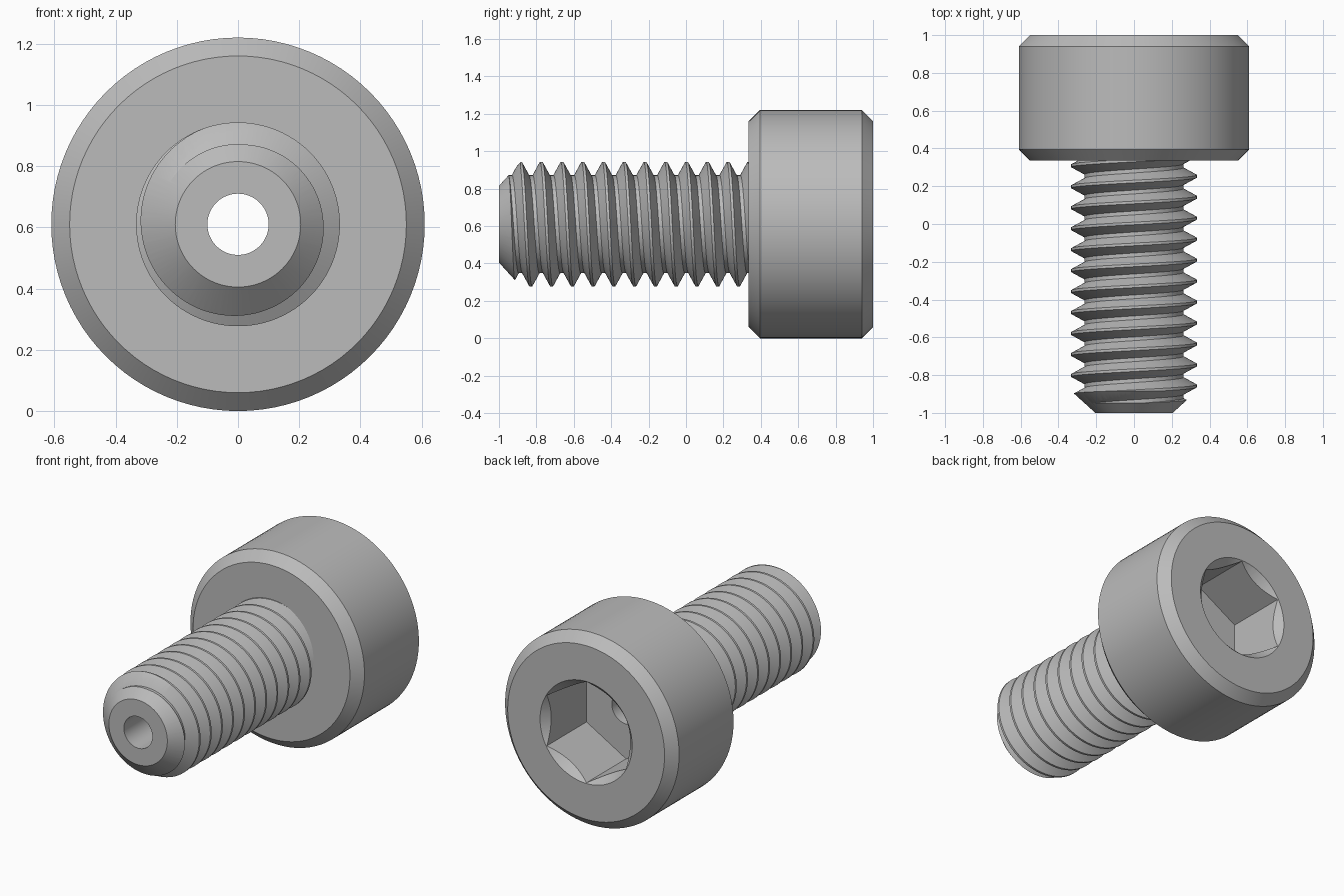
import bpy
import bmesh
from math import sin, cos, pi, radians

cube = bpy.data.objects.get("Cube")
if cube:
    bpy.data.objects.remove(cube, do_unlink=True)

AXIS_Z = 0.61      # height of the screw axis
SEGS = 96
PITCH = 0.111
BORE = 0.1
HEAD_Y = 0.335     # underside of the head

steel = bpy.data.materials.new("grey_steel")
steel.use_nodes = True
grey = (0.5, 0.5, 0.5, 1)
steel.diffuse_color = grey
steel.node_tree.nodes["Principled BSDF"].inputs["Base Color"].default_value = grey


def point(bm, r, a, y):
    """Vertex at radius r, angle a from the top, position y along the axis."""
    return bm.verts.new((r * sin(a), y, AXIS_Z + r * cos(a)))


def finish(name, bm):
    bmesh.ops.recalc_face_normals(bm, faces=bm.faces)
    mesh = bpy.data.meshes.new(name)
    bm.to_mesh(mesh)
    bm.free()
    mesh.materials.append(steel)
    obj = bpy.data.objects.new(name, mesh)
    bpy.context.collection.objects.link(obj)
    return obj


def lathe(name, profile, segs=SEGS):
    """Revolve a closed (radius, y) profile about the screw axis."""
    bm = bmesh.new()
    cols = [[point(bm, r, 2 * pi * i / segs, y) for r, y in profile]
            for i in range(segs)]
    n = len(profile)
    for i in range(segs):
        a, b = cols[i], cols[(i + 1) % segs]
        for j in range(n):
            k = (j + 1) % n
            bm.faces.new((a[j], a[k], b[k], b[j]))
    return finish(name, bm)


def helix(name, tooth, start, turns):
    """Solid right-hand thread with a repeating (radius, offset) tooth."""
    bm = bmesh.new()
    n = len(tooth)
    root = min(r for r, _ in tooth)
    cols = []
    for i in range(SEGS):
        col = []
        for k in range(turns):
            for r, dy in tooth:
                radius = root if k in (0, 1, turns - 2, turns - 1) else r
                y = start + PITCH * (k + i / SEGS) + dy
                col.append(point(bm, radius, 2 * pi * i / SEGS, y))
        cols.append(col)
    # the seam joins one pitch further along
    cols.append(cols[0][n:])
    for a, b in zip(cols, cols[1:]):
        for j in range(min(len(a), len(b)) - 1):
            bm.faces.new((a[j], a[j + 1], b[j + 1], b[j]))
    # close both ends with a fan to the axis
    end = start + PITCH * turns
    low, high = point(bm, 0, 0, start - 0.5), point(bm, 0, 0, end + 0.5)
    middle = (start + end) / 2
    for e in [e for e in bm.edges if e.is_boundary]:
        tip = low if e.verts[0].co.y < middle else high
        bm.faces.new((e.verts[0], e.verts[1], tip))
    return finish(name, bm)


def boolean(obj, cutter, operation):
    cutter.hide_render = True
    mod = obj.modifiers.new("cut", "BOOLEAN")
    mod.operation = operation
    mod.solver = "EXACT"
    mod.object = cutter
    bpy.context.view_layer.objects.active = obj
    bpy.ops.object.modifier_apply(modifier=mod.name)
    bpy.data.objects.remove(cutter, do_unlink=True)


# Cylindrical head with chamfered rims
head = lathe("screw_head", [
    (BORE, HEAD_Y), (0.55, HEAD_Y), (0.61, HEAD_Y + 0.06),
    (0.61, 0.94), (0.55, 1), (BORE, 1)])

# Hexagonal socket and its conical lead-in
socket = lathe("socket_cutter", [(0.05, 0.6), (0.32, 0.6), (0.32, 1.1), (0.05, 1.1)], 6)
boolean(head, socket, "DIFFERENCE")
lead_in = lathe("lead_in_cutter", [(0.05, 0.9), (0.223, 0.9), (0.353, 1.03), (0.05, 1.03)])
boolean(head, lead_in, "DIFFERENCE")

# Threaded shank, trimmed to a bored body with a tapered tip
tooth = [(0.333, -0.007), (0.333, 0.007), (0.262, 0.0455), (0.262, 0.0655)]
shank = helix("threaded_shank", tooth, -0.885 - 4 * PITCH, 19)
body = lathe("shank_envelope", [
    (BORE, -1), (0.205, -1), (0.345, -0.873), (0.345, HEAD_Y), (BORE, HEAD_Y)])
boolean(shank, body, "INTERSECT")

# Smooth round surfaces, crisp edges
bpy.ops.object.select_all(action="DESELECT")
for obj in (head, shank):
    obj.select_set(True)
bpy.context.view_layer.objects.active = head
bpy.ops.object.shade_smooth_by_angle(angle=radians(25))
